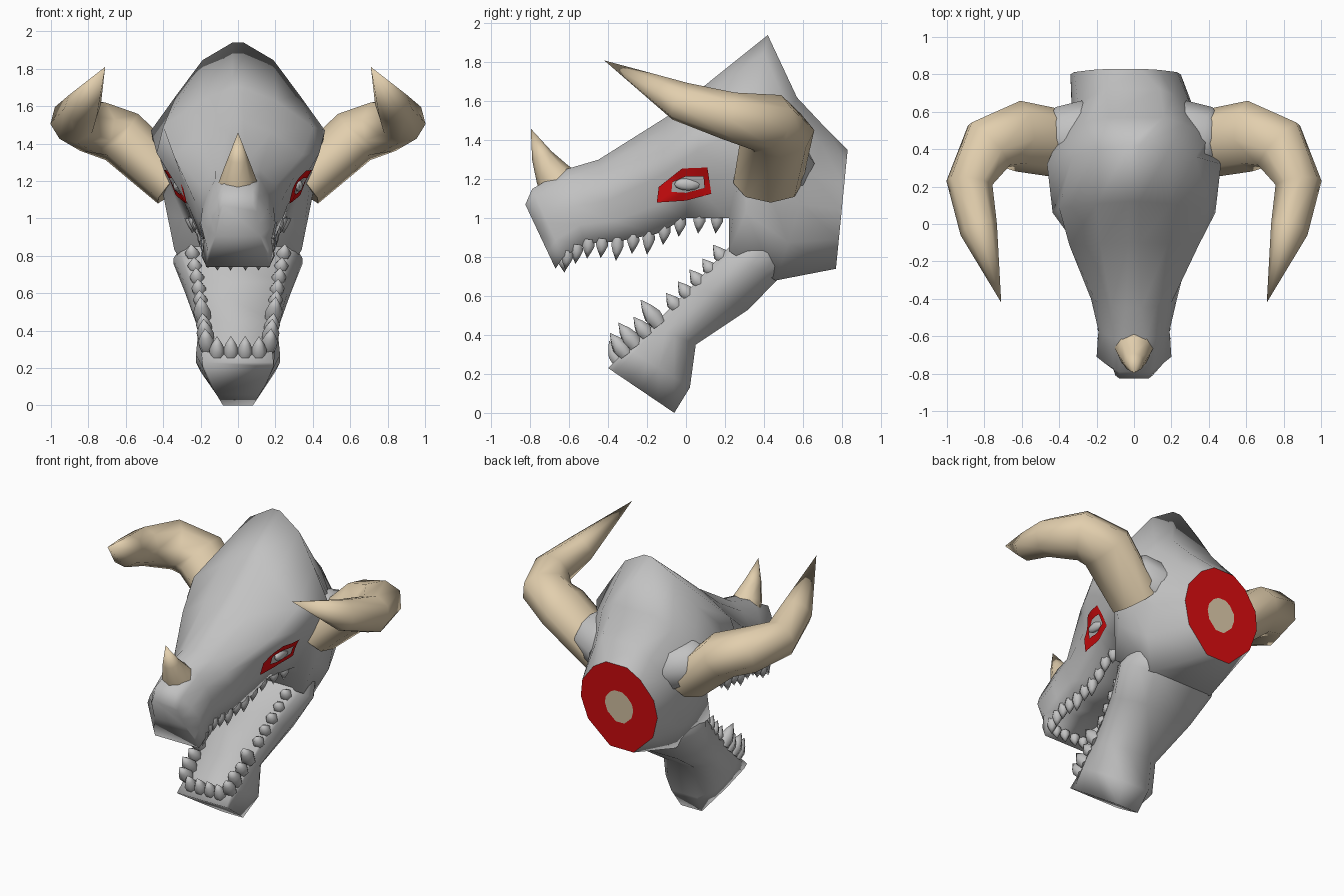
import bpy, bmesh, math
from mathutils import Vector
from mathutils.bvhtree import BVHTree

if "Cube" in bpy.data.objects:
    bpy.data.objects.remove(bpy.data.objects["Cube"])


def material(name, rgb):
    m = bpy.data.materials.new(name)
    m.diffuse_color = (*rgb, 1)
    m.use_nodes = True
    m.node_tree.nodes["Principled BSDF"].inputs["Base Color"].default_value = m.diffuse_color
    return m


GREY = material("grey_skin", (0.54, 0.54, 0.54))
BONE = material("horn_beige", (0.76, 0.62, 0.42))
RED = material("deep_red", (0.72, 0.004, 0.005))


def finish(bm, name, mats, mirror=False, angle=60):
    bmesh.ops.recalc_face_normals(bm, faces=bm.faces)
    me = bpy.data.meshes.new(name)
    bm.to_mesh(me)
    bm.free()
    ob = bpy.data.objects.new(name, me)
    bpy.context.collection.objects.link(ob)
    for m in mats:
        me.materials.append(m)
    bpy.ops.object.select_all(action='DESELECT')
    ob.select_set(True)
    bpy.context.view_layer.objects.active = ob
    bpy.ops.object.shade_smooth_by_angle(angle=math.radians(angle))
    if mirror:
        ob.modifiers.new("mirror", 'MIRROR')
    return ob


def bridge(bm, a, b):
    n = len(a)
    return [bm.faces.new((a[i], a[(i + 1) % n], b[(i + 1) % n], b[i])) for i in range(n)]


FRACTIONS = (0, 0.1, 0.3, 0.5, 0.75, 1)


def loft(stations):
    """Each station: top (y, z), bottom (y, z), half widths from top to bottom."""
    bm = bmesh.new()
    rings = []
    for ty, tz, by, bz, *widths in stations:
        half = [(w, ty + (by - ty) * f, tz + (bz - tz) * f)
                for f, w in zip(FRACTIONS, widths)]
        pts = half + [(-x, y, z) for x, y, z in reversed(half)]
        rings.append([bm.verts.new(p) for p in pts])
    for a, b in zip(rings, rings[1:]):
        bridge(bm, a, b)
    bm.faces.new(rings[0])
    end = bm.faces.new(rings[-1])
    return bm, end


def tube(bm, rings, sides):
    """Tapered tube through (centre, radius, flatness) rings; the last is the tip."""
    pts = [Vector(r[0]) for r in rings]
    prev, side, last = None, None, None
    for i, (c, r, flat) in enumerate(rings[:-1]):
        d = (pts[i + 1] - pts[max(i - 1, 0)]).normalized()
        if prev is None:
            side = d.cross(Vector((0, 0, 1)))
            side = side.normalized() if side.length > 0.01 else Vector((1, 0, 0))
        else:
            side = prev.rotation_difference(d) @ side
        prev = d
        up = d.cross(side) * flat
        ring = []
        for k in range(sides):
            t = 2 * math.pi * k / sides
            ring.append(bm.verts.new(pts[i] + r * (side * math.cos(t) + up * math.sin(t))))
        if last:
            bridge(bm, last, ring)
        else:
            bm.faces.new(ring)
        last = ring
    tip = bm.verts.new(pts[-1])
    for k in range(sides):
        bm.faces.new((last[k], last[(k + 1) % sides], tip))


# Skull running back into the neck
skull, neck_end = loft([
    (-0.825, 1.07, -0.67, 0.74, 0.08, 0.10, 0.11, 0.12, 0.16, 0.17),
    (-0.79, 1.15, -0.63, 0.80, 0.08, 0.11, 0.16, 0.20, 0.18, 0.19),
    (-0.62, 1.25, -0.52, 0.87, 0.06, 0.12, 0.16, 0.19, 0.18, 0.18),
    (-0.45, 1.30, -0.35, 0.88, 0.04, 0.12, 0.20, 0.23, 0.21, 0.19),
    (-0.10, 1.52, -0.15, 0.92, 0.03, 0.18, 0.345, 0.30, 0.265, 0.21),
    (0.12, 1.70, 0.00, 1.00, 0.03, 0.20, 0.40, 0.435, 0.33, 0.24),
    (0.42, 1.94, 0.22, 1.00, 0.03, 0.19, 0.33, 0.465, 0.39, 0.29),
    (0.57, 1.62, 0.22, 0.83, 0.16, 0.27, 0.40, 0.42, 0.38, 0.34),
    (0.72, 1.46, 0.46, 0.68, 0.14, 0.21, 0.30, 0.33, 0.33, 0.24),
    (0.83, 1.35, 0.77, 0.74, 0.08, 0.18, 0.275, 0.295, 0.25, 0.09),
])
for v in neck_end.verts:
    v.co.x -= 0.045
rim = [v.co.copy() for v in neck_end.verts]
skull.faces.remove(neck_end)
bmesh.ops.recalc_face_normals(skull, faces=skull.faces)
surface = BVHTree.FromBMesh(skull)
finish(skull, "skull_and_neck", [GREY], angle=120)

# Cut neck: red ring with a bone centre
bm = bmesh.new()
centre = Vector((-0.045, 0.80, 1.045))
outer_ring = [bm.verts.new(p) for p in rim]
inner_ring = [bm.verts.new(centre.lerp(p, 0.37)) for p in rim]
bridge(bm, outer_ring, inner_ring)
bm.faces.new(inner_ring).material_index = 1
cut = finish(bm, "neck_cut", [RED, BONE])
if sum(p.normal.y for p in cut.data.polygons) < 0:
    cut.data.flip_normals()

# Lower jaw
jaw, _ = loft([
    (0.40, 1.02, 0.66, 0.78, 0.20, 0.22, 0.24, 0.24, 0.20, 0.10),
    (0.20, 0.83, 0.47, 0.685, 0.27, 0.31, 0.345, 0.345, 0.30, 0.22),
    (0.04, 0.66, 0.32, 0.53, 0.235, 0.25, 0.27, 0.28, 0.25, 0.16),
    (-0.17, 0.45, 0.05, 0.35, 0.20, 0.20, 0.21, 0.21, 0.18, 0.10),
    (-0.30, 0.33, 0.02, 0.13, 0.18, 0.20, 0.225, 0.225, 0.20, 0.10),
    (-0.40, 0.23, -0.06, 0.00, 0.19, 0.19, 0.17, 0.15, 0.115, 0.08),
])
finish(jaw, "lower_jaw", [GREY], angle=100)

# Large curved horns
bm = bmesh.new()
tube(bm, [((0.34, 0.42, 1.18), 0.18, 0.75), ((0.62, 0.47, 1.435), 0.19, 0.8),
          ((0.775, 0.42, 1.49), 0.17, 0.87), ((0.88, 0.22, 1.525), 0.125, 1.0),
          ((0.83, -0.03, 1.60), 0.095, 1.15), ((0.71, -0.42, 1.81), 0, 1)], 8)
finish(bm, "side_horns", [BONE], mirror=True)

# Skin collars around the horn roots
bm = bmesh.new()
tube(bm, [((0.28, 0.46, 1.28), 0.20, 0.85), ((0.42, 0.46, 1.33), 0.165, 0.85),
          ((0.52, 0.46, 1.36), 0, 1)], 8)
finish(bm, "horn_collars", [GREY], mirror=True)

# Nose horn
bm = bmesh.new()
tube(bm, [((0, -0.64, 1.16), 0.115, 1), ((0, -0.69, 1.23), 0.09, 1),
          ((0, -0.74, 1.32), 0.055, 1), ((0, -0.797, 1.46), 0, 1)], 8)
finish(bm, "nose_horn", [BONE])


def at(line, y):
    """Point (x, y, z) on a jaw edge given as (y, z, x) points."""
    for (y0, z0, x0), (y1, z1, x1) in zip(line, line[1:]):
        if y1 <= y <= y0:
            t = (y - y0) / (y1 - y0)
            return Vector((x0 + (x1 - x0) * t, y, z0 + (z1 - z0) * t))


def tooth(bm, p, d, h, r):
    d = Vector(d).normalized()
    p = Vector(p) - d * 0.02
    tube(bm, [(p, r * 0.85, 1), (p + d * h * 0.4, r, 1), (p + d * h * 0.75, r * 0.65, 1),
              (p + d * (h + 0.02), 0, 1)], 6)


# Upper teeth along the lip, then across the front
lip = [(0.22, 1.0, 0.255), (0, 1.0, 0.215), (-0.15, 0.92, 0.185),
       (-0.35, 0.88, 0.17), (-0.52, 0.87, 0.16), (-0.63, 0.80, 0.16)]
bm = bmesh.new()
for i, y in enumerate((0.16, 0.07, -0.03, -0.11, -0.19, -0.27, -0.35, -0.43, -0.50, -0.56, -0.61)):
    tooth(bm, at(lip, y), (0, -0.1, -1), 0.10 if i in (4, 6) else 0.08, 0.037)
for x in (0.04, 0.11):
    tooth(bm, (x, -0.63, 0.78), (0, 0.1, -1), 0.06, 0.034)
finish(bm, "upper_teeth", [GREY], mirror=True)

# Lower teeth along the jaw edge, then across the front
edge = [(0.21, 0.84, 0.25), (0.04, 0.66, 0.215), (-0.17, 0.45, 0.185), (-0.36, 0.28, 0.16)]
bm = bmesh.new()
for y, h in ((0.18, 0.07), (0.12, 0.06), (0.06, 0.07), (0.0, 0.07), (-0.06, 0.07),
             (-0.15, 0.14), (-0.21, 0.10), (-0.27, 0.13), (-0.32, 0.12)):
    tooth(bm, at(edge, y), (0.1, -0.6, 0.8), h, 0.032 + h * 0.12)
for x in (0.038, 0.112):
    tooth(bm, (x, -0.355, 0.28), (0, -0.4, 0.9), 0.10, 0.042)
finish(bm, "lower_teeth", [GREY], mirror=True)

# Red eye outlines laid on the skull surface
outer = [(-0.15, 1.08), (-0.14, 1.16), (-0.02, 1.255), (0.11, 1.26), (0.13, 1.125), (0.0, 1.09)]
inner = [(-0.075, 1.135), (-0.07, 1.185), (0.0, 1.215), (0.09, 1.215), (0.095, 1.155), (0.0, 1.13)]
bm = bmesh.new()


def dense(loop, n=5):
    pts = []
    for a, b in zip(loop, loop[1:] + loop[:1]):
        pts += [Vector(a).lerp(Vector(b), k / n) for k in range(n)]
    return pts


loops = []
for k in range(5):
    loop = []
    for a, b in zip(dense(outer), dense(inner)):
        p = a.lerp(b, k / 4)
        hit = surface.ray_cast(Vector((2, p.x, p.y)), Vector((-1, 0, 0)))[0]
        loop.append(bm.verts.new((hit.x + 0.008, p.x, p.y)))
    if loops:
        bridge(bm, loops[-1], loop)
    loops.append(loop)
eyes = finish(bm, "eye_outlines", [RED])
if sum(p.normal.x for p in eyes.data.polygons) < 0:
    eyes.data.flip_normals()
eyes.modifiers.new("mirror", 'MIRROR')

# Eyeballs
bm = bmesh.new()
bmesh.ops.create_uvsphere(bm, u_segments=10, v_segments=6, radius=1)
hit = surface.ray_cast(Vector((2, 0.01, 1.175)), Vector((-1, 0, 0)))[0]
for v in bm.verts:
    v.co = Vector((v.co.x * 0.022, v.co.y * 0.07, v.co.z * 0.033)) + hit
finish(bm, "eyeballs", [GREY], mirror=True)
